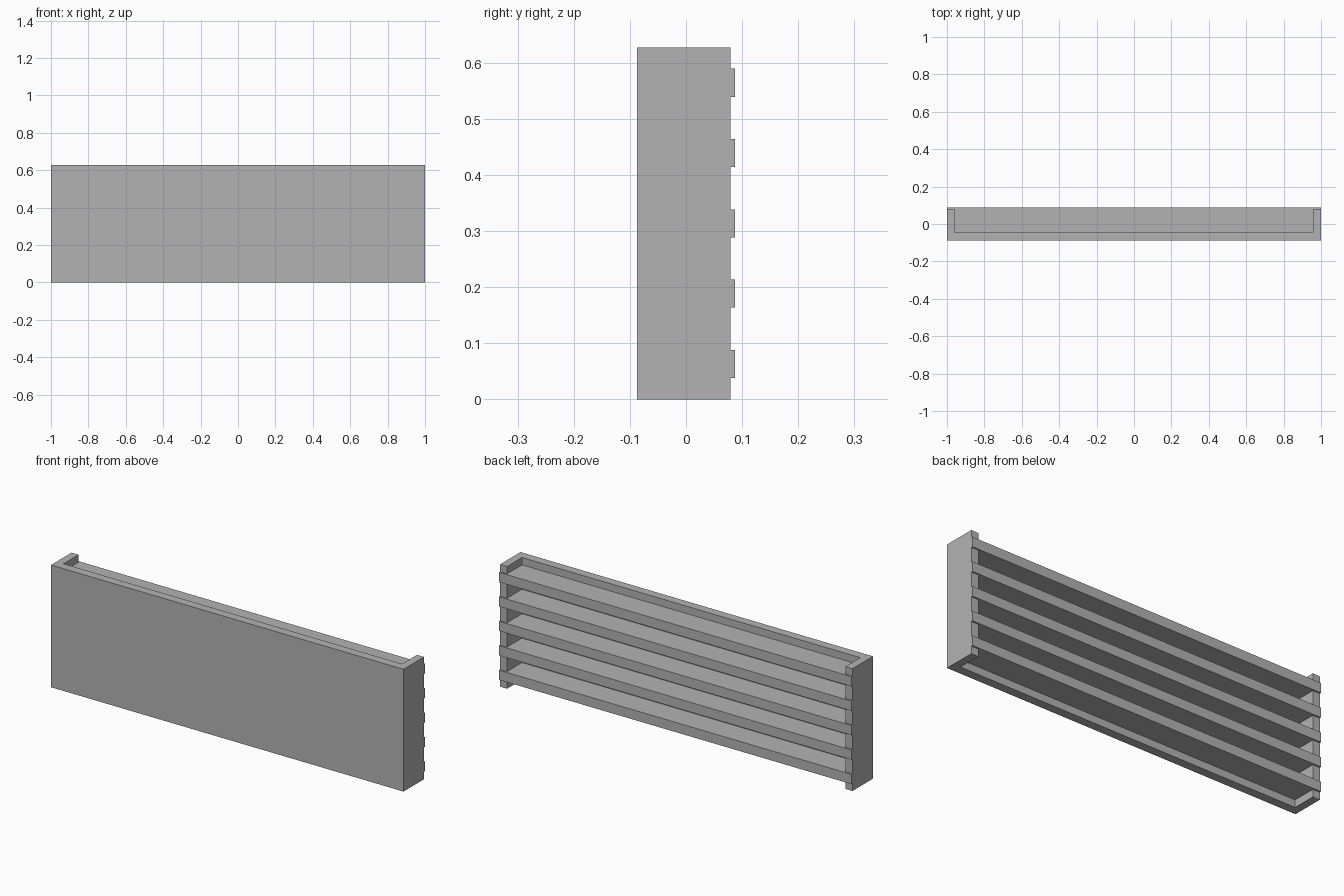
import bpy, bmesh

if "Cube" in bpy.data.objects:
    bpy.data.objects.remove(bpy.data.objects["Cube"])

grey = bpy.data.materials.new("plain grey")
grey.diffuse_color = (0.45, 0.45, 0.45, 1)
grey.use_nodes = True
grey.node_tree.nodes["Principled BSDF"].inputs["Base Color"].default_value = grey.diffuse_color

FRONT, INNER, POST, BACK = -0.087, -0.042, 0.079, 0.087
WALL, HEIGHT = 0.96, 0.627


def extrude_outline(name, outline, z0, z1):
    """Solid made by raising an x-y outline from z0 to z1."""
    bm = bmesh.new()
    base = bm.faces.new([bm.verts.new((x, y, z0)) for x, y in outline])
    top = bmesh.ops.extrude_face_region(bm, geom=[base])["geom"]
    for v in top:
        if isinstance(v, bmesh.types.BMVert):
            v.co.z = z1
    bmesh.ops.recalc_face_normals(bm, faces=bm.faces)
    mesh = bpy.data.meshes.new(name)
    bm.to_mesh(mesh)
    bm.free()
    mesh.materials.append(grey)
    obj = bpy.data.objects.new(name, mesh)
    bpy.context.collection.objects.link(obj)
    return obj


# U-shaped casing: front panel with two side walls
extrude_outline("casing", [
    (-1, FRONT), (1, FRONT), (1, POST), (WALL, POST),
    (WALL, INNER), (-WALL, INNER), (-WALL, POST), (-1, POST)], 0, HEIGHT)

# Five slats between the walls, each with a lip lapping over the wall edges
for i in range(5):
    z = 0.038 + i * 0.1253
    extrude_outline(f"slat_{i + 1}", [
        (-WALL, INNER), (WALL, INNER), (WALL, POST), (1, POST),
        (1, BACK), (-1, BACK), (-1, POST), (-WALL, POST)], z, z + 0.05)
